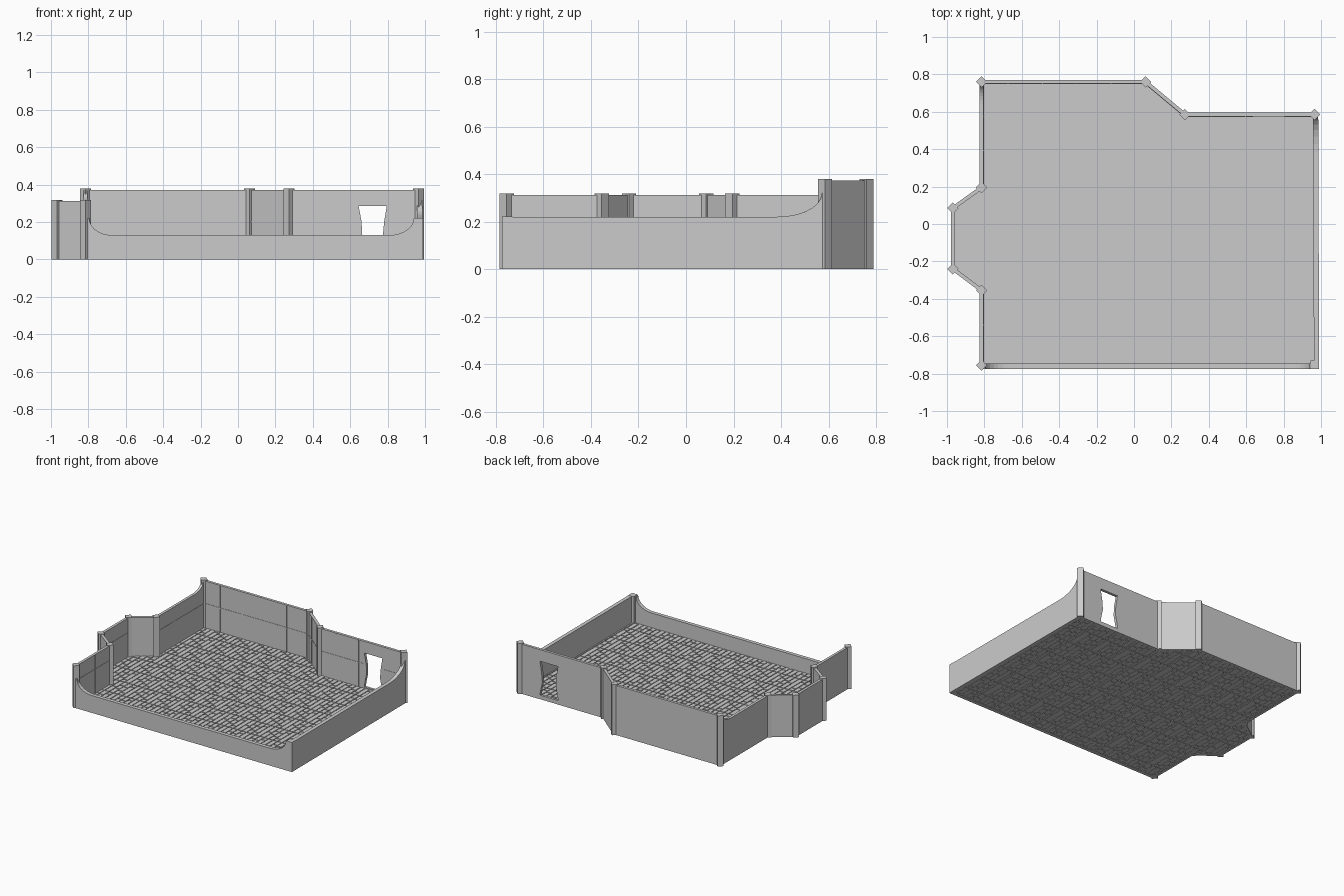
import bpy, bmesh, math
from mathutils import Vector

if "Cube" in bpy.data.objects:
    bpy.data.objects.remove(bpy.data.objects["Cube"])

GRID = 0.184
# wall-centre outline, counterclockwise from the front left corner
OUT = [(-0.815, -0.755), (0.97, -0.755), (0.965, 0.585), (0.272, 0.585), (0.062, 0.76),
       (-0.815, 0.76), (-0.815, 0.195), (-0.968, 0.085), (-0.968, -0.24), (-0.815, -0.355)]


def finish(bm, name):
    bmesh.ops.recalc_face_normals(bm, faces=bm.faces)
    me = bpy.data.meshes.new(name)
    bm.to_mesh(me)
    bm.free()
    ob = bpy.data.objects.new(name, me)
    bpy.context.collection.objects.link(ob)
    return ob


def prism(bm, pts, shift):
    f = bm.faces.new([bm.verts.new(p) for p in pts])
    r = bmesh.ops.extrude_face_region(bm, geom=[f])
    bmesh.ops.translate(bm, vec=shift,
                        verts=[v for v in r['geom'] if isinstance(v, bmesh.types.BMVert)])


def box(bm, x0, x1, y0, y1, z0, z1):
    prism(bm, [(x0, y0, z0), (x1, y0, z0), (x1, y1, z0), (x0, y1, z0)], (0, 0, z1 - z0))


def span(c, axis):
    """Extent of the floor along the other axis at coordinate c."""
    hits = []
    for a, b in zip(OUT, OUT[1:] + OUT[:1]):
        if (a[axis] - c) * (b[axis] - c) < 0:
            t = (c - a[axis]) / (b[axis] - a[axis])
            hits.append(a[1 - axis] + t * (b[1 - axis] - a[1 - axis]))
    return (min(hits), max(hits)) if hits else None


def frame(i):
    a, b = Vector((*OUT[i], 0)), Vector((*OUT[(i + 1) % len(OUT)], 0))
    d = (b - a).normalized()
    return a, d, Vector((-d.y, d.x, 0)), (b - a).length


def wall(name, i, top=None, h=0.3, t=0.02, out=0.01, bottom=None):
    """Wall on outline edge i; top lists (distance, height) from end to start."""
    a, d, n, L = frame(i)
    prof = (bottom or [(0, 0), (L, 0)]) + (top or [(L, h), (0, h)])
    bm = bmesh.new()
    prism(bm, [a + d * s - n * out + Vector((0, 0, z)) for s, z in prof], n * t)
    return finish(bm, name)


def seams(name, i, h, skip=None):
    """Thin panel seams on the inner face of a wall."""
    a, d, n, L = frame(i)
    bm = bmesh.new()

    def strip(s0, s1, z0, z1):
        prism(bm, [a + d * s + n * 0.009 + Vector((0, 0, z))
                   for s, z in ((s0, z0), (s1, z0), (s1, z1), (s0, z1))], n * 0.003)
    k = 1
    while k * GRID < L - 0.04:
        s = k * GRID
        if not (skip and skip[0] < s < skip[1]):
            strip(s - 0.0025, s + 0.0025, 0.015, h - 0.004)
        k += 1
    parts = [(0.02, skip[0]), (skip[1], L - 0.02)] if skip else [(0.02, L - 0.02)]
    for s0, s1 in parts:
        strip(s0, s1, 0.198, 0.205)
    finish(bm, name)


def sweep(s0, z0, s1, z1, n=7):
    """Quarter-curve: flat at (s0,z0), steep at (s1,z1)."""
    return [(s0 + (s1 - s0) * math.sin(k / n * math.pi / 2),
             z0 + (z1 - z0) * (1 - math.cos(k / n * math.pi / 2))) for k in range(n + 1)]


# floor slab
bm = bmesh.new()
prism(bm, [(x, y, 0.006) for x, y in OUT], (0, 0, 0.009))
finish(bm, "floor_slab")

# floor planks: five columns per square tile, staggered joints
CUTS = [(0.0, 1.0), (0.0, 0.3, 0.65, 1.0), (0.0, 0.5, 1.0), (0.0, 0.2, 0.8, 1.0), (0.0, 0.4, 0.7, 1.0)]
bm = bmesh.new()
w = GRID / 5
for c in range(53):
    x0 = -0.966 + c * w
    x1 = min(x0 + w, 0.965)
    r = span((x0 + x1) / 2, 0)
    if not r or x1 - x0 < 0.01:
        continue
    for row in range(10):
        base = 0.64 - GRID * (8 - row)
        cuts = CUTS[(c * 2 + row) % 5]
        for u, v in zip(cuts, cuts[1:]):
            y0, y1 = max(base + u * GRID, r[0]), min(base + v * GRID, r[1])
            if y1 - y0 > 0.01:
                box(bm, x0 + 0.003, x1 - 0.003, y0 + 0.003, y1 - 0.003, 0.003, 0.021)
finish(bm, "floor_planks")

# grid ribs under the floor
bm = bmesh.new()
for k in range(10):
    y = 0.64 - GRID * k
    r = span(y, 1)
    if r:
        box(bm, r[0], r[1], y - 0.006, y + 0.006, 0.0, 0.007)
for k in range(11):
    x = -0.85 + GRID * k
    r = span(x, 0)
    if r:
        box(bm, x - 0.006, x + 0.006, r[0], r[1], 0.0005, 0.007)
finish(bm, "floor_ribs")

# low front wall and right wall, sweeping up at the ends
L = frame(0)[3]
wall("front_wall", 0, [(L, 0.22)] + sweep(L - 0.16, 0.13, L - 0.03, 0.22)[::-1]
     + sweep(0.14, 0.13, 0.02, 0.22) + [(0, 0.22)], t=0.028, out=0.02)
L = frame(1)[3]
wall("right_wall", 1, [(L, 0.32)] + sweep(L - 0.2, 0.22, L - 0.012, 0.32)[::-1] + [(0, 0.22)],
     t=0.028, out=0.02)

# back right wall with a ragged doorway
L = frame(2)[3]
door = [(0.17, 0), (0.172, 0.05), (0.19, 0.13), (0.184, 0.2), (0.17, 0.285),
        (0.32, 0.285), (0.304, 0.2), (0.302, 0.13), (0.318, 0.05), (0.32, 0)]
wall("back_right_wall", 2, h=0.372, bottom=[(0, 0)] + door + [(L, 0)])
bm = bmesh.new()
box(bm, 0.64, 0.80, 0.576, 0.594, 0.0, 0.03)
finish(bm, "door_sill")

# remaining walls
wall("diagonal_wall", 3, h=0.372)
wall("back_wall", 4, h=0.372)
L = frame(5)[3]
wall("left_back_wall", 5, [(L, 0.312), (0.14, 0.312)] + sweep(0.12, 0.312, 0.02, 0.372) + [(0, 0.372)])
for i, nm in ((6, "bay_back_wall"), (7, "bay_wall"), (8, "bay_front_wall"), (9, "left_front_wall")):
    wall(nm, i, h=0.312)

# panel seams on inner faces
for i in (3, 4, 5, 7, 9):
    seams("wall_seams", i, 0.372 if i < 5 else 0.312)
seams("wall_seams", 2, 0.372, skip=(0.16, 0.33))

# corner posts: diamonds, plus one low square post at the front right
for k, (x, y) in enumerate(OUT):
    bm = bmesh.new()
    if k == 1:
        box(bm, x - 0.026, x + 0.02, y - 0.02, y + 0.024, 0, 0.222)
    else:
        h, r = (0.38 if 2 <= k <= 5 else 0.317), 0.03
        prism(bm, [(x + r, y, 0), (x, y + r, 0), (x - r, y, 0), (x, y - r, 0)], (0, 0, h))
    finish(bm, "corner_post")
